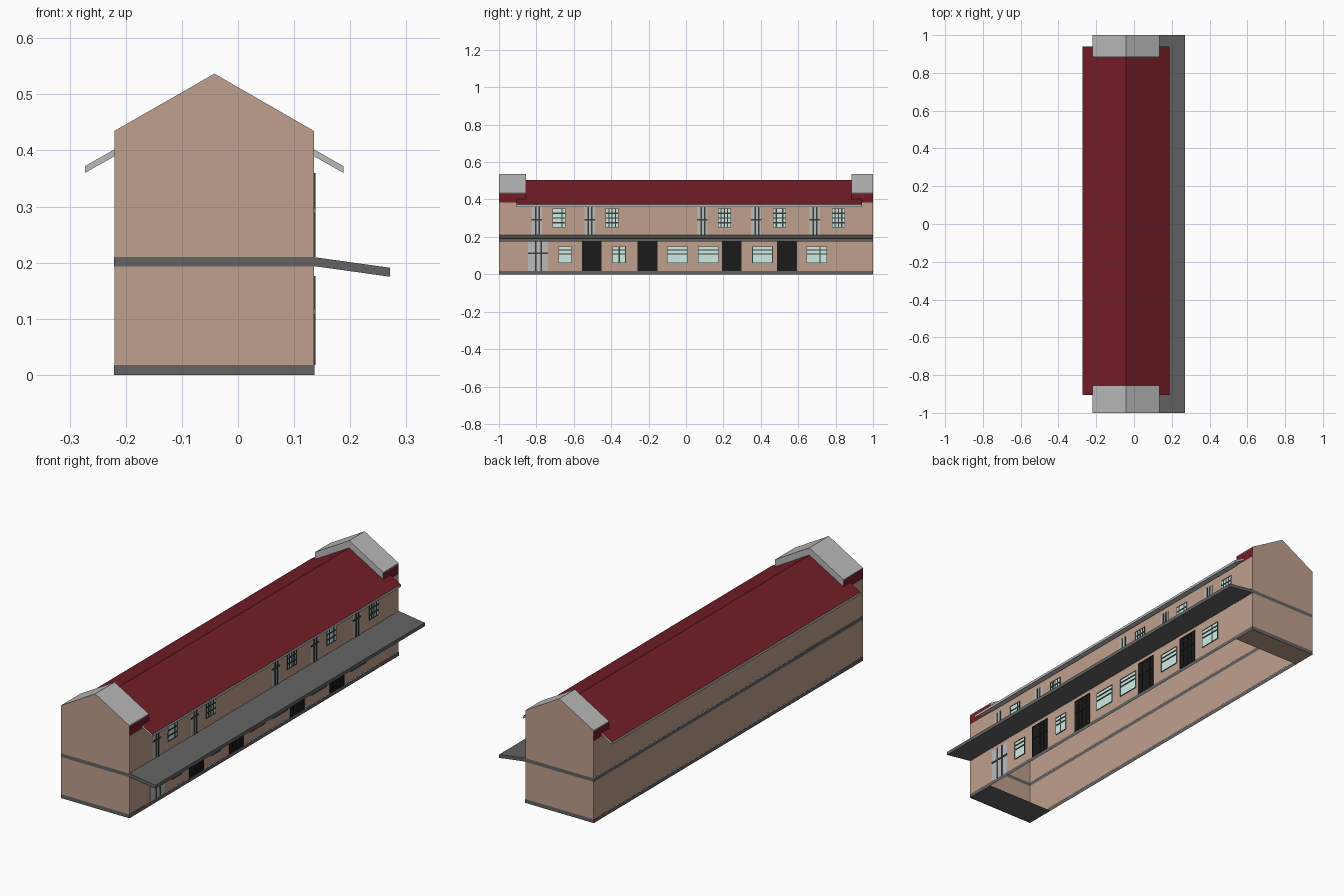
import bpy, bmesh

if "Cube" in bpy.data.objects:
    bpy.data.objects.remove(bpy.data.objects["Cube"])

XL, XR, XM = -0.22, 0.135, -0.042      # side walls and ridge line
EAVE, GABLE, RIDGE = 0.385, 0.435, 0.535
Y0, Y1 = -0.855, 0.885                 # inner faces of the raised ends


def material(name, r, g, b):
    lin = lambda c: (c / 255 / 0.93) ** 2.2
    m = bpy.data.materials.new(name)
    m.diffuse_color = (lin(r), lin(g), lin(b), 1)
    m.use_nodes = True
    m.node_tree.nodes["Principled BSDF"].inputs["Base Color"].default_value = m.diffuse_color
    return m


WALL = material("wall_tan", 176, 147, 129)
RED = material("roof_red", 107, 32, 40)
DARK = material("dark_grey", 92, 92, 92)
LIGHT = material("light_grey", 172, 172, 172)
BLACK = material("near_black", 30, 30, 30)
BAR = material("bar_grey", 55, 58, 58)
GLASS = material("pale_glass", 190, 220, 212)


def build(name, verts, faces, mats, fix=False):
    me = bpy.data.meshes.new(name)
    me.from_pydata(verts, [], faces)
    if fix:
        bm = bmesh.new()
        bm.from_mesh(me)
        bmesh.ops.recalc_face_normals(bm, faces=bm.faces)
        bm.to_mesh(me)
        bm.free()
    for m in mats:
        me.materials.append(m)
    ob = bpy.data.objects.new(name, me)
    bpy.context.collection.objects.link(ob)
    return ob


def prism(name, profile, y0, y1, *mats):
    """Extrude an xz profile along y; a second material goes on upward faces."""
    n = len(profile)
    verts = [(x, y, z) for y in (y0, y1) for x, z in profile]
    faces = [(i, (i + 1) % n, n + (i + 1) % n, n + i) for i in range(n)]
    faces += [tuple(range(n)), tuple(range(n, 2 * n))]
    ob = build(name, verts, faces, mats, True)
    if len(mats) > 1:
        for p in ob.data.polygons:
            p.material_index = int(p.normal.z > 0.3)
    return ob


def ring(name, z0, z1, mat, out=0.0):
    """Open band of four walls."""
    a, b, c = XL - out, XR + out, 1.0
    base = [(a, -c), (b, -c), (b, c), (a, c)]
    verts = [(x, y, z) for z in (z0, z1) for x, y in base]
    faces = [(i, (i + 1) % 4, 4 + (i + 1) % 4, 4 + i) for i in range(4)]
    return build(name, verts, faces, [mat])


def boxes(name, items, mat):
    """Thin boxes on the right wall: (y0, y1, z0, z1, depth)."""
    verts, faces = [], []
    for y0, y1, z0, z1, d in items:
        k = len(verts)
        verts += [(x, y, z) for x in (XR - 0.001, XR + d)
                  for y, z in ((y0, z0), (y1, z0), (y1, z1), (y0, z1))]
        faces += [tuple(k + i for i in f) for f in (
            (4, 5, 6, 7), (3, 2, 1, 0), (0, 1, 5, 4),
            (1, 2, 6, 5), (2, 3, 7, 6), (3, 0, 4, 7))]
    return build(name, verts, faces, [mat])


def opening(name, y0, y1, z0, z1, panel, bar, vs, hs, t=0.006, frame=True):
    """Panel with a frame and bars at the given fractions."""
    boxes(name + "_panel", [(y0, y1, z0, z1, 0.001)], panel)
    d, h = 0.003, t / 2
    items = []
    if frame:
        items = [(y0, y0 + h, z0, z1, d), (y1 - h, y1, z0, z1, d),
                 (y0, y1, z0, z0 + h, d), (y0, y1, z1 - h, z1, d)]
    for f in vs:
        c = y0 + f * (y1 - y0)
        items.append((c - h, c + h, z0, z1, d))
    for f in hs:
        c = z0 + f * (z1 - z0)
        items.append((y0, y1, c - h, c + h, d))
    boxes(name + "_bars", items, bar)


# Wall shell, open underneath, with plinth and storey band
ring("plinth", 0, 0.018, DARK, 0.001)
ring("lower_walls", 0.018, 0.193, WALL)
ring("storey_band", 0.193, 0.21, DARK, 0.001)
ring("upper_walls", 0.21, EAVE, WALL)

# Raised gable ends
gable = [(XL, EAVE), (XR, EAVE), (XR, GABLE), (XM, RIDGE), (XL, GABLE)]
cap = [(XL, GABLE - 0.004), (XM, RIDGE - 0.004), (XR, GABLE - 0.004),
       (XR, GABLE), (XM, RIDGE + 0.002), (XL, GABLE)]
for tag, yo, yi, floor in (("front", -1, Y0, DARK), ("back", 1, Y1, WALL)):
    order = (0, 1, 2, 3, 4) if yo < 0 else (4, 3, 2, 1, 0)
    build(tag + "_gable_wall", [(x, yo, z) for x, z in gable], [order], [WALL])
    build(tag + "_gable_inner_face", [(x, yi, z) for x, z in gable],
          [order[::-1]], [LIGHT])
    prism(tag + "_gable_cap", cap, min(yo, yi), max(yo, yi), LIGHT)
    for side, x in (("left", XL), ("right", XR)):
        build(f"{tag}_gable_{side}_side",
              [(x, yo, EAVE), (x, yi, EAVE), (x, yi, GABLE), (x, yo, GABLE)],
              [(0, 1, 2, 3) if (x > 0) == (yo < 0) else (3, 2, 1, 0)], [RED])
    build(tag + "_floor_plate",
          [(XL, yo, 0), (XR, yo, 0), (XR, yi, 0), (XL, yi, 0)],
          [(3, 2, 1, 0) if yo < 0 else (0, 1, 2, 3)], [floor])

# Main roof with grey edges and red top
prism("main_roof", [(-0.273, 0.36), (XM, 0.49), (0.188, 0.36),
                    (0.188, 0.372), (XM, 0.503), (-0.273, 0.372)],
      -0.905, 0.94, LIGHT, RED)

# Long awning over the ground floor
prism("awning", [(XR, 0.194), (0.271, 0.175), (0.271, 0.191), (XR, 0.21)],
      -1, 1, DARK)

# Upper storey doors and windows
for i, y in enumerate((-0.825, -0.543, 0.06, 0.348, 0.66)):
    opening(f"upper_door_{i}", y, y + 0.056, 0.21, 0.36, LIGHT, BAR,
            (0.38, 0.72), (0.55,), 0.008, False)
for i, y in enumerate((-0.715, -0.43, 0.17, 0.465, 0.78)):
    bars = ((0.25, 0.5, 0.75), (0.75,), (0.25, 0.5, 0.75))
    vs = (0.75,) if i == 0 else (0.25, 0.75) if i == 3 else (0.25, 0.5, 0.75)
    opening(f"upper_window_{i}", y, y + 0.07, 0.25, 0.352, GLASS, BAR,
            vs, (0.25, 0.5, 0.75))

# Ground floor entrance, dark doors and windows
opening("entrance_door", -0.845, -0.737, 0.018, 0.176, LIGHT, BAR,
        (0.38, 0.66), (0.6,), 0.009, False)
for i, y in enumerate((-0.557, -0.258, 0.192, 0.487)):
    opening(f"dark_door_{i}", y, y + 0.106, 0.018, 0.176, BLACK, BLACK,
            (0.25, 0.5, 0.75), (0.6,))
for i, (y, w, vs) in enumerate((
        (-0.683, 0.072, ()), (-0.392, 0.07, (0.5,)), (-0.102, 0.11, ()),
        (0.064, 0.11, ()), (0.354, 0.11, ()), (0.645, 0.11, (0.65,)))):
    opening(f"lower_window_{i}", y, y + w, 0.06, 0.15, GLASS, BAR,
            vs, (0.55, 0.78))
